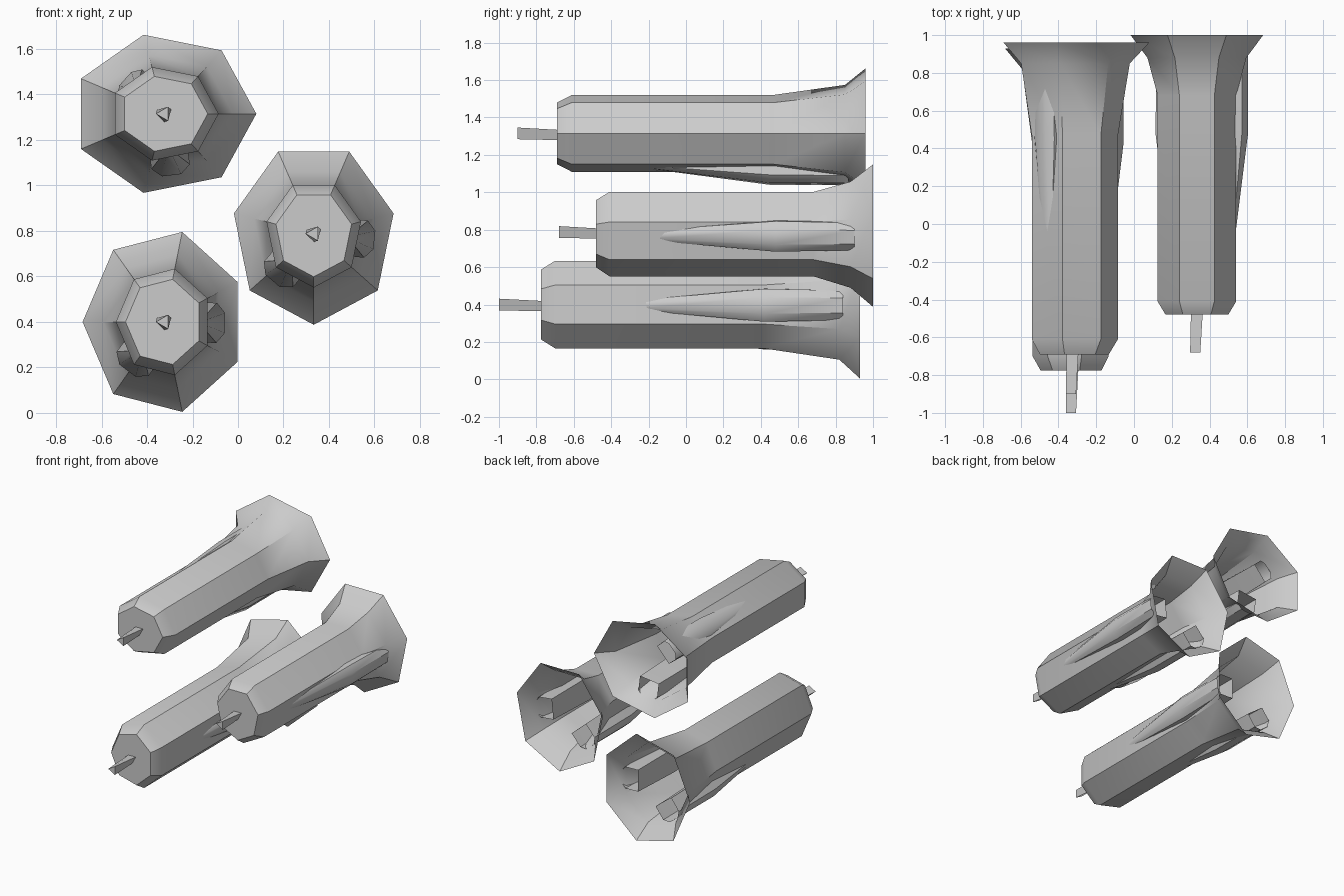
import bpy, bmesh
from math import cos, sin, radians, tau, pi

if "Cube" in bpy.data.objects:
    bpy.data.objects.remove(bpy.data.objects["Cube"])


def loft(name, rings, cap_front=True, cap_back=False):
    """Join a list of equal-length vertex rings into a skin."""
    bm = bmesh.new()
    loops = [[bm.verts.new(p) for p in ring] for ring in rings]
    n = len(loops[0])
    for a, b in zip(loops, loops[1:]):
        for i in range(n):
            j = (i + 1) % n
            bm.faces.new((a[i], a[j], b[j], b[i]))
    if cap_front:
        bm.faces.new(loops[0][::-1])
    if cap_back:
        bm.faces.new(loops[-1])
    bmesh.ops.recalc_face_normals(bm, faces=bm.faces)
    me = bpy.data.meshes.new(name)
    bm.to_mesh(me)
    bm.free()
    ob = bpy.data.objects.new(name, me)
    bpy.context.collection.objects.link(ob)
    bpy.ops.object.select_all(action='DESELECT')
    ob.select_set(True)
    bpy.context.view_layer.objects.active = ob
    bpy.ops.object.shade_smooth_by_angle(angle=radians(40))
    return ob


def ring(n, cx, cz, y, rx, rz, phase):
    return [(cx + rx * cos(phase + tau * i / n), y, cz + rz * sin(phase + tau * i / n))
            for i in range(n)]


def pod_ring(cx, cz, y, angle, inner, outer, half):
    """Bevelled rectangle pointing outward at the given angle."""
    dx, dz = cos(angle), sin(angle)
    bevel = (outer - inner) * 0.25
    shape = [(inner, -half), (outer - bevel, -half), (outer, -half * 0.5),
             (outer, half * 0.5), (outer - bevel, half), (inner, half)]
    return [(cx + r * dx - t * dz, y, cz + r * dz + t * dx) for r, t in shape]


def blossom_tube(tag, cx, cz, rx, rz, phase, ys, pods):
    tip, cap, shoulder, straight, neck, rim = ys
    # seven-sided tube with chamfered front and flared open back
    profile = [(cap, 0.80), (shoulder, 1.0), (straight, 1.0), (neck, 1.26), (rim, 1.69)]
    loft(tag + "_flared_tube",
         [ring(7, cx, cz, y, rx * s, rz * s, radians(phase)) for y, s in profile])
    # three-sided front stem
    loft(tag + "_front_stem",
         [ring(3, cx, cz, tip, 0.036, 0.036, pi),
          ring(3, cx, cz, cap + 0.01, 0.036, 0.036, pi - 0.5)], cap_back=False)
    # tapered side pods that break through the tube wall, open at the back
    for k, (angle, outer, half) in enumerate(pods):
        a = radians(angle)
        loft(f"{tag}_side_pod_{k + 1}",
             [pod_ring(cx, cz, neck - 1.04, a, 0.15, 0.19, 0.03),
              pod_ring(cx, cz, neck - 0.40, a, 0.12, outer, half),
              pod_ring(cx, cz, neck + 0.02, a, 0.13, outer, half * 0.9)])


blossom_tube("upper_left", -0.325, 1.315, 0.240, 0.211, 0,
             (-0.90, -0.69, -0.61, 0.47, 0.85, 0.96),
             [(-83, 0.272, 0.085), (138, 0.23, 0.08)])
blossom_tube("right", 0.333, 0.788, 0.213, 0.237, -90,
             (-0.68, -0.48, -0.41, 0.68, 0.88, 1.00),
             [(-6, 0.268, 0.082), (229, 0.275, 0.085)])
blossom_tube("lower_left", -0.325, 0.40, 0.212, 0.240, 180,
             (-1.00, -0.775, -0.70, 0.41, 0.82, 0.93),
             [(-1, 0.268, 0.088), (233, 0.268, 0.088)])
